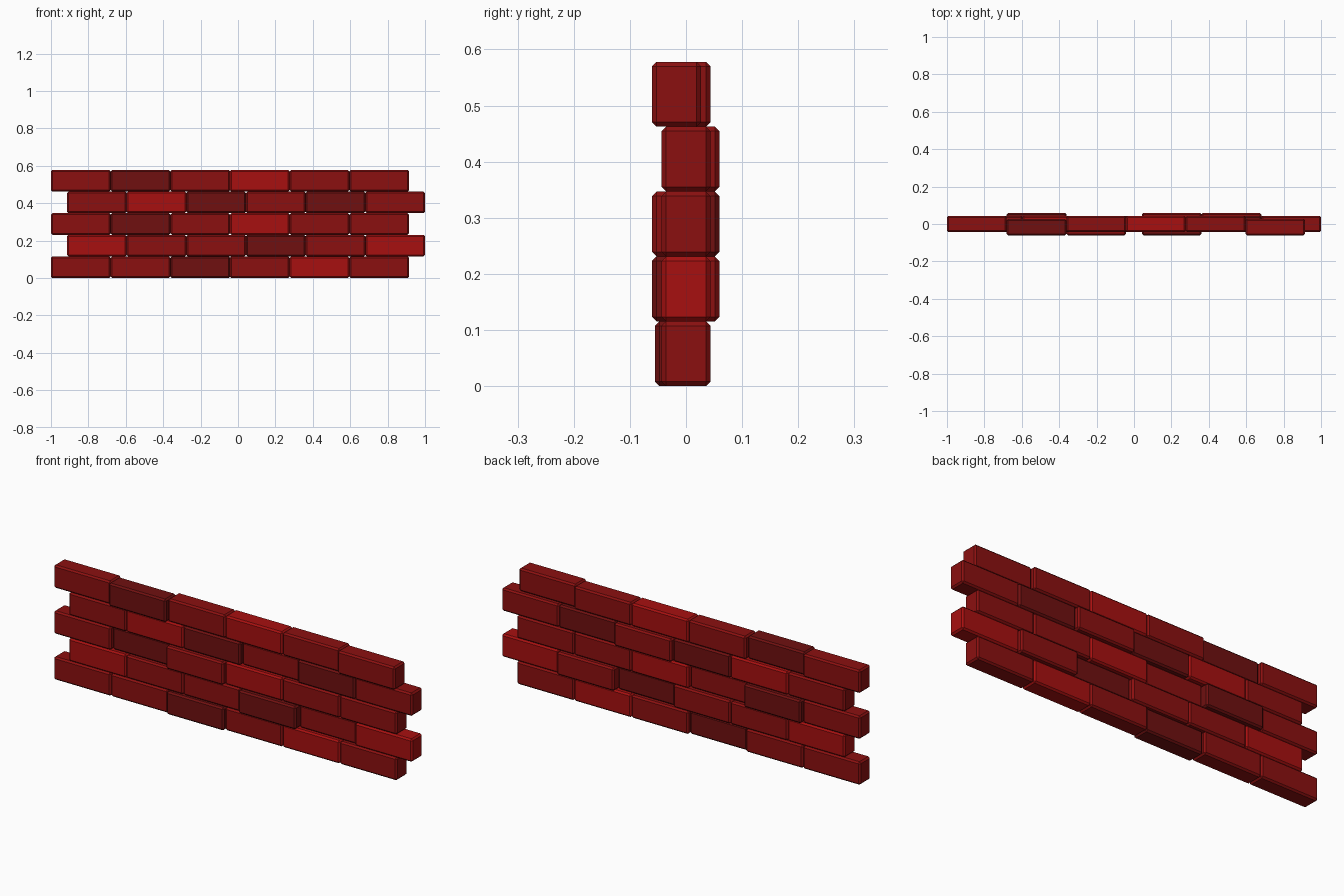
import bpy

cube = bpy.data.objects.get("Cube")
if cube:
    bpy.data.objects.remove(cube, do_unlink=True)


def make_material(name, color):
    mat = bpy.data.materials.new(name)
    mat.use_nodes = True
    mat.diffuse_color = color
    mat.node_tree.nodes["Principled BSDF"].inputs["Base Color"].default_value = color
    return mat


materials = {
    "d": make_material("dark red brick", (0.16, 0.005, 0.005, 1)),
    "m": make_material("red brick", (0.26, 0.005, 0.005, 1)),
    "b": make_material("bright red brick", (0.39, 0.005, 0.005, 1)),
}

# Courses from the ground up, bricks from -x to +x
COURSES = ["mmdmbm", "bmmdmb", "mdmbmm", "mbdmdm", "mdmbmm"]

# Bricks pushed out of the wall: (course, brick) -> shift along y
SHIFTS = {(0, 2): -0.012, (1, 3): -0.017, (1, 4): 0.016, (2, 1): 0.016,
          (2, 2): -0.017, (3, 3): 0.016, (4, 1): -0.017, (4, 5): -0.017}

LENGTH, DEPTH, HEIGHT = 0.319, 0.087, 0.1156
STAGGER = 0.0425


def make_brick(course, index, kind):
    side = 1 if course % 2 else -1
    x = (index - 2.5) * LENGTH + side * STAGGER
    y = SHIFTS.get((course, index), 0)
    bpy.ops.mesh.primitive_cube_add(size=1, location=(x, y, (course + 0.5) * HEIGHT))
    brick = bpy.context.object
    brick.name = f"brick_course_{course + 1}_{index + 1}"
    brick.scale = (LENGTH, DEPTH, HEIGHT)
    bpy.ops.object.transform_apply(location=False, rotation=False, scale=True)
    brick.data.materials.append(materials[kind])
    # Chamfered edges
    bevel = brick.modifiers.new("chamfer", "BEVEL")
    bevel.width = 0.008
    bevel.segments = 1


for course, kinds in enumerate(COURSES):
    for index, kind in enumerate(kinds):
        make_brick(course, index, kind)
